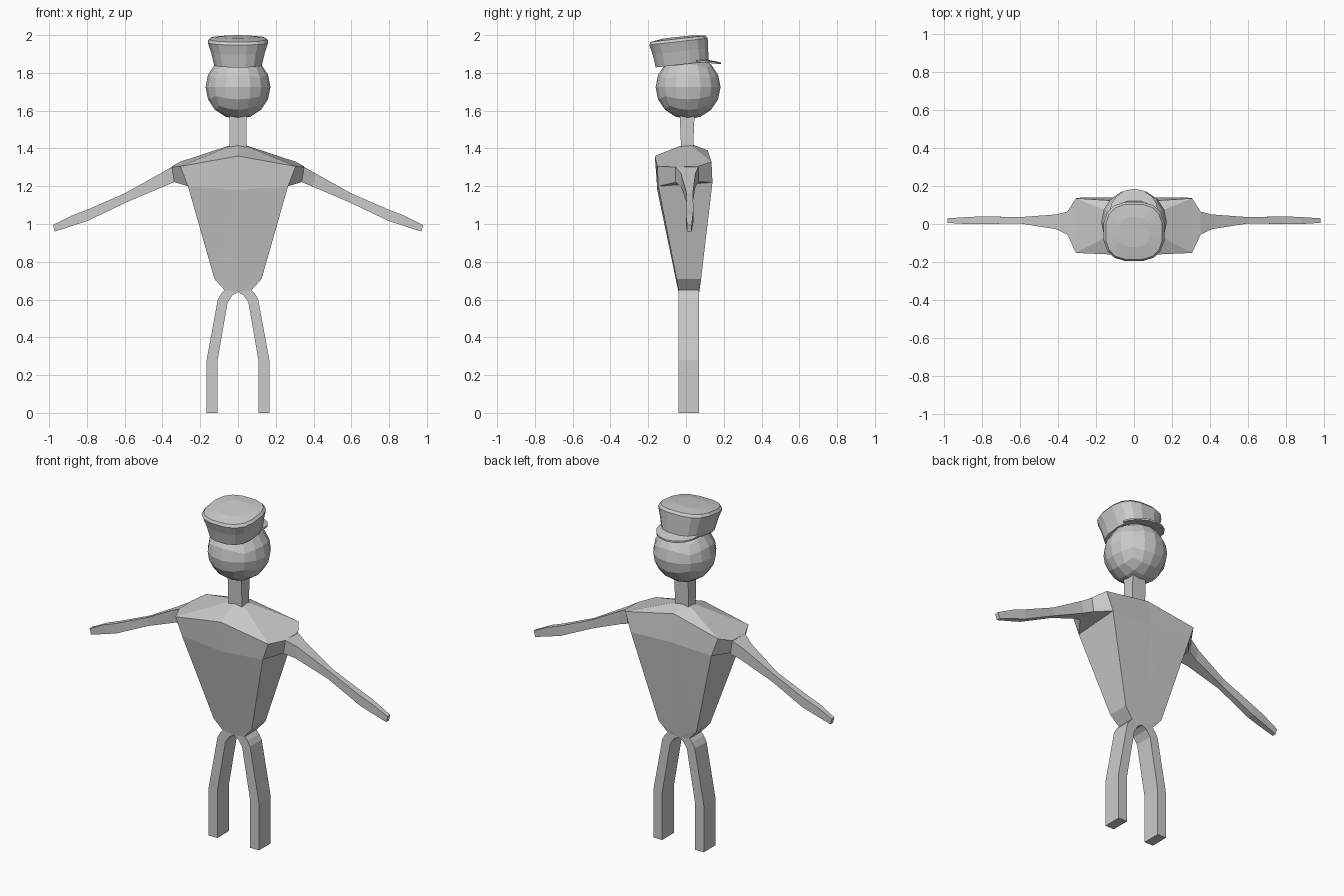
import bpy, bmesh, math
from mathutils import Matrix, Vector

if "Cube" in bpy.data.objects:
    bpy.data.objects.remove(bpy.data.objects["Cube"])

grey = bpy.data.materials.new("plain_grey")
grey.diffuse_color = (0.6, 0.6, 0.6, 1)
grey.use_nodes = True
grey.node_tree.nodes["Principled BSDF"].inputs["Base Color"].default_value = grey.diffuse_color


def finish(name, bm):
    """Weld, orient and link a mesh as a flat shaded object."""
    bmesh.ops.remove_doubles(bm, verts=bm.verts, dist=0.0005)
    bmesh.ops.recalc_face_normals(bm, faces=bm.faces)
    me = bpy.data.meshes.new(name)
    bm.to_mesh(me)
    bm.free()
    me.materials.append(grey)
    ob = bpy.data.objects.new(name, me)
    bpy.context.collection.objects.link(ob)
    return ob


def add_loft(bm, rings, start=True, end=True):
    """Bridge rings of equal length, capping the ends."""
    vs = [[bm.verts.new(p) for p in r] for r in rings]
    n = len(rings[0])
    for a, b in zip(vs, vs[1:]):
        for i in range(n):
            j = (i + 1) % n
            bm.faces.new((a[i], a[j], b[j], b[i]))
    if start:
        bm.faces.new(vs[0])
    if end:
        bm.faces.new(vs[-1])


# torso: half described by named corners, then mirrored
P = {
    "neck": (0, 0.01, 1.43),
    "f_mid": (0, -0.165, 1.36), "f_sh": (0.305, -0.152, 1.305),
    "f_chest": (0.265, -0.147, 1.20), "f_cc": (0, -0.152, 1.18),
    "f_waist": (0.125, -0.05, 0.71), "f_hip": (0.072, -0.04, 0.65), "f_cr": (0, -0.04, 0.64),
    "b_mid": (0, 0.115, 1.39), "b_sh": (0.305, 0.135, 1.33),
    "b_chest": (0.265, 0.14, 1.22), "b_cc": (0, 0.14, 1.23),
    "b_waist": (0.125, 0.08, 0.71), "b_hip": (0.072, 0.07, 0.65), "b_cr": (0, 0.07, 0.64),
    "a_ft": (0.35, -0.055, 1.302), "a_bt": (0.35, 0.065, 1.305),
    "a_fb": (0.337, -0.05, 1.222), "a_bb": (0.337, 0.055, 1.225),
}
faces = ["neck f_sh b_sh", "f_sh b_sh a_bt a_ft", "f_chest b_chest a_bb a_fb",
         "f_chest b_chest b_waist f_waist", "f_waist b_waist b_hip f_hip",
         "f_hip b_hip b_cr f_cr", "a_ft a_bt a_bb a_fb"]
for s in "fb":
    faces += [f.replace("#", s) for f in (
        "neck #_mid #_sh", "#_mid #_sh #_chest #_cc", "#_cc #_chest #_waist",
        "#_cc #_waist #_cr", "#_waist #_hip #_cr", "#_sh #_chest a_#b a_#t")]
bm = bmesh.new()
for side in (1, -1):
    V = {k: bm.verts.new((x * side, y, z)) for k, (x, y, z) in P.items()}
    for f in faces:
        bm.faces.new([V[k] for k in f.split()])
finish("torso", bm)

# arms: x top, z top, x bottom, z bottom, y front, y back
arm = [(0.35, 1.302, 0.337, 1.222, -0.055, 0.065),
       (0.41, 1.268, 0.395, 1.198, -0.027, 0.05),
       (0.60, 1.162, 0.59, 1.115, 0.003, 0.036),
       (0.80, 1.075, 0.80, 1.015, 0.0, 0.04),
       (0.88, 1.045, 0.87, 0.993, 0.0, 0.036),
       (0.98, 0.995, 0.97, 0.96, 0.006, 0.03)]
# legs: inner x, z and outer x, z
leg = [(0, 0.64, 0.072, 0.65), (0.03, 0.622, 0.09, 0.63), (0.055, 0.585, 0.107, 0.60),
       (0.108, 0.28, 0.166, 0.28), (0.108, 0, 0.166, 0)]
for side, tag in ((1, "right"), (-1, "left")):
    bm = bmesh.new()
    add_loft(bm, [[(side * xt, y0, zt), (side * xt, y1, zt), (side * xb, y1, zb), (side * xb, y0, zb)]
                  for xt, zt, xb, zb, y0, y1 in arm])
    finish("arm_" + tag, bm)
    bm = bmesh.new()
    add_loft(bm, [[(side * xi, -0.04, zi), (side * xi, 0.07, zi), (side * xo, 0.07, zo), (side * xo, -0.04, zo)]
                  for xi, zi, xo, zo in leg])
    finish("leg_" + tag, bm)

# neck
bm = bmesh.new()
add_loft(bm, [[(-0.045, y0, z), (0.045, y0, z), (0.045, y1, z), (-0.045, y1, z)]
              for z, y0, y1 in ((1.40, -0.026, 0.038), (1.60, -0.034, 0.046))])
finish("neck", bm)

# head: cube subdivided into a ball of quads
bm = bmesh.new()
bmesh.ops.create_cube(bm, size=2)
bmesh.ops.subdivide_edges(bm, edges=bm.edges[:], cuts=3, use_grid_fill=True)
for v in bm.verts:
    c = Vector([math.tan(t * math.pi / 4) for t in v.co]).normalized()
    v.co = (c.x * 0.172, 0.011 + c.y * 0.172, 1.725 + c.z * 0.17)
finish("head", bm)

# cap: squarish rings, tilted so the front is lower
tilt = Matrix.Translation((0, -0.02, 1.845)) @ Matrix.Rotation(math.radians(6.5), 4, 'X')


def cap_ring(rx, ry, h, y=0.0, n=16, power=0.75):
    pts = []
    for i in range(n):
        a = 2 * math.pi * (i + 0.5) / n
        c, s = math.cos(a), math.sin(a)
        pts.append(tilt @ Vector((math.copysign(abs(c) ** power, c) * rx,
                                  y + math.copysign(abs(s) ** power, s) * ry, h)))
    return pts


bm = bmesh.new()
add_loft(bm, [cap_ring(0.128, 0.143, 0.0), cap_ring(0.145, 0.15, 0.07, -0.002),
              cap_ring(0.162, 0.158, 0.122, -0.006), cap_ring(0.15, 0.148, 0.137, -0.006),
              cap_ring(0.08, 0.08, 0.147, -0.006)])
finish("cap", bm)

# brim: thin crescent on the back of the cap
bm = bmesh.new()
rings = []
for i in range(9):
    a = math.pi * i / 8
    c, s = math.cos(a), math.sin(a)
    xi, yi, xo, yo = c * 0.105, 0.05 + s * 0.05, c * 0.128, 0.06 + s * 0.125
    zo = 1.868 - 0.012 * s
    rings.append([(xi, yi, 1.872), (xo, yo, zo), (xo, yo, zo - 0.01), (xi, yi, 1.86)])
add_loft(bm, rings)
finish("brim", bm)
